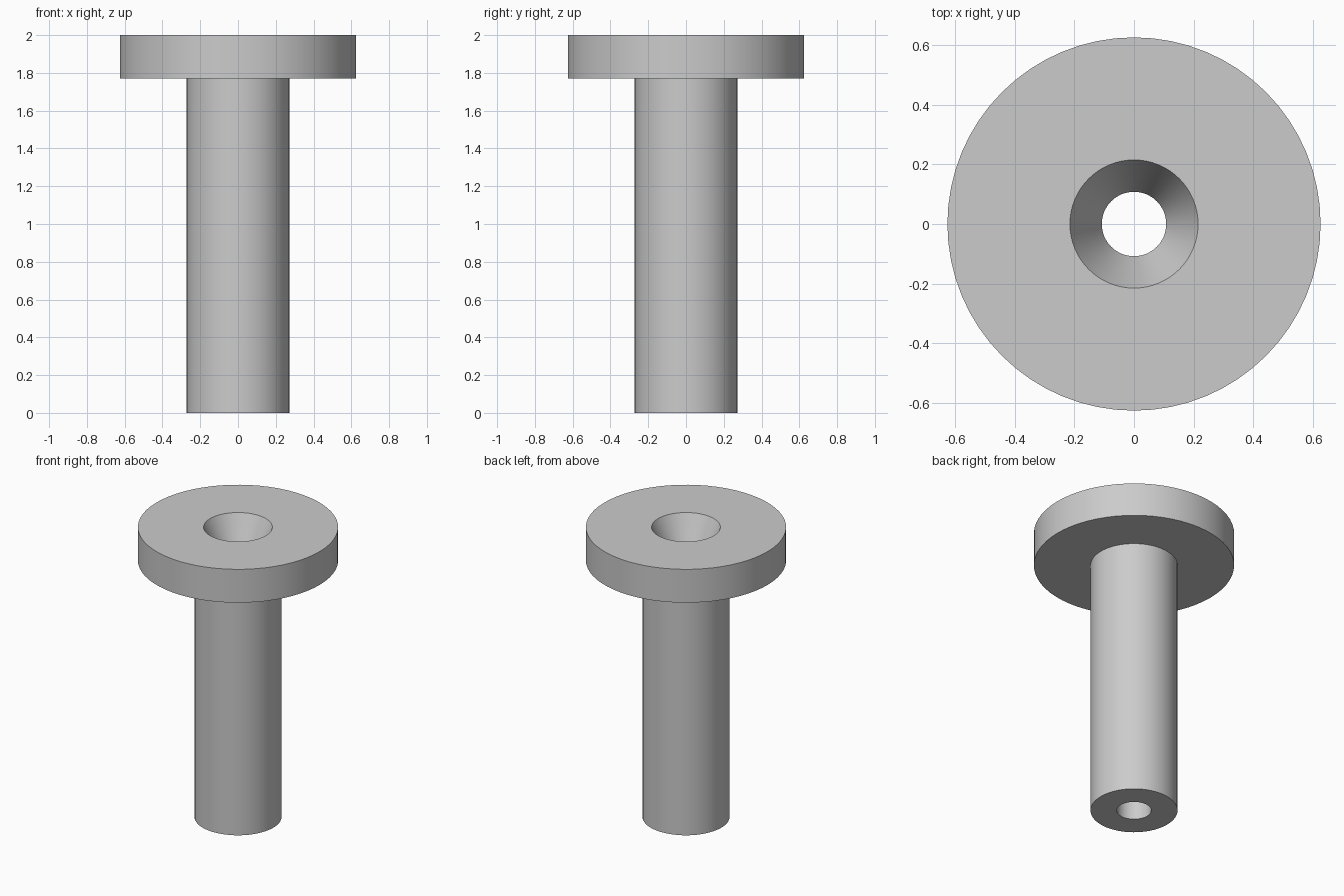
import bpy
import bmesh
from math import tau, radians

cube = bpy.data.objects.get("Cube")
if cube:
    bpy.data.objects.remove(cube, do_unlink=True)

SEGMENTS = 64
HEIGHT = 2.0
FLANGE_BASE = 1.77
FLANGE_R, SHAFT_R = 0.626, 0.272
MOUTH_R, BORE_R = 0.215, 0.108

# Plain grey material
grey = bpy.data.materials.new("plain grey")
grey.use_nodes = True
colour = (0.6, 0.6, 0.6, 1)
grey.diffuse_color = colour
grey.node_tree.nodes["Principled BSDF"].inputs["Base Color"].default_value = colour


def lathe(name, profile):
    """Spin a closed (radius, height) profile around the z axis."""
    bm = bmesh.new()
    verts = [bm.verts.new((r, 0, z)) for r, z in profile]
    edges = [bm.edges.new((v, verts[i - 1])) for i, v in enumerate(verts)]
    bmesh.ops.spin(bm, geom=verts + edges, cent=(0, 0, 0), axis=(0, 0, 1),
                   angle=tau, steps=SEGMENTS, use_merge=True)
    bmesh.ops.remove_doubles(bm, verts=bm.verts, dist=0.0001)
    bmesh.ops.recalc_face_normals(bm, faces=bm.faces)
    mesh = bpy.data.meshes.new(name)
    bm.to_mesh(mesh)
    bm.free()
    mesh.materials.append(grey)
    obj = bpy.data.objects.new(name, mesh)
    bpy.context.collection.objects.link(obj)
    bpy.ops.object.select_all(action="DESELECT")
    obj.select_set(True)
    bpy.context.view_layer.objects.active = obj
    bpy.ops.object.shade_smooth_by_angle(angle=radians(20))
    return obj


# Flanged sleeve: shaft, flange, countersunk mouth and through bore
lathe("flanged_sleeve", [
    (BORE_R, 0), (SHAFT_R, 0),
    (SHAFT_R, FLANGE_BASE), (FLANGE_R, FLANGE_BASE),
    (FLANGE_R, HEIGHT), (MOUTH_R, HEIGHT),
    (BORE_R, FLANGE_BASE),
])
